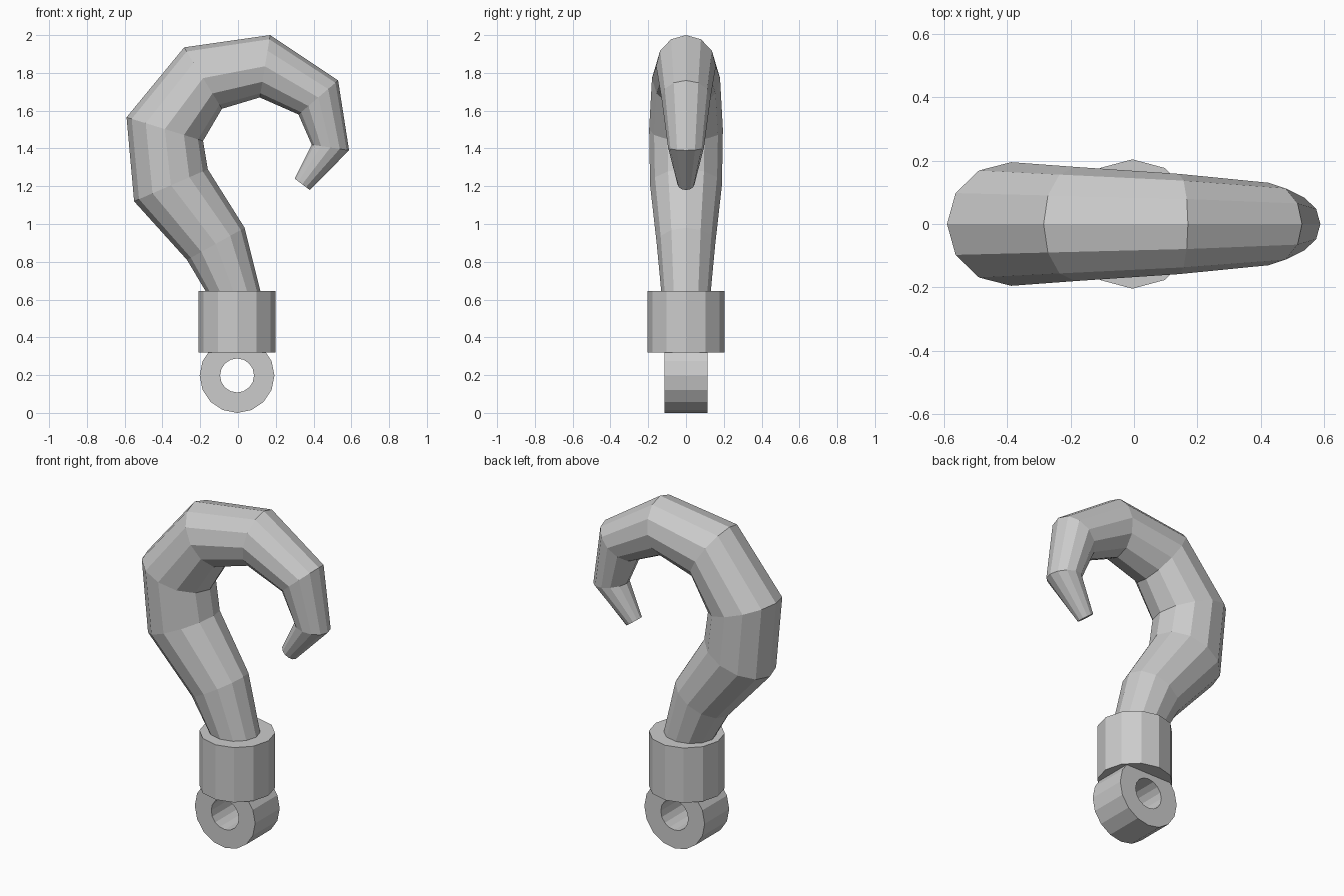
import bpy, bmesh
from math import sin, cos, pi
from mathutils import Vector

if "Cube" in bpy.data.objects:
    bpy.data.objects.remove(bpy.data.objects["Cube"])


def loft(name, rings, closed=False):
    """Skin a list of equal-length vertex rings; cap the ends unless closed."""
    bm = bmesh.new()
    vs = [[bm.verts.new(p) for p in ring] for ring in rings]
    n = len(vs[0])
    pairs = list(zip(vs, vs[1:])) + ([(vs[-1], vs[0])] if closed else [])
    for a, b in pairs:
        for i in range(n):
            j = (i + 1) % n
            bm.faces.new((a[i], a[j], b[j], b[i]))
    if not closed:
        bm.faces.new(vs[0])
        bm.faces.new(vs[-1])
    bmesh.ops.recalc_face_normals(bm, faces=bm.faces)
    mesh = bpy.data.meshes.new(name)
    bm.to_mesh(mesh)
    bm.free()
    obj = bpy.data.objects.new(name, mesh)
    bpy.context.collection.objects.link(obj)
    return obj


# Hook: outer x, z / inner x, z / half thickness in y, from collar to tip
sections = [
    (-0.145, 0.60, 0.13, 0.60, 0.127),
    (-0.27, 0.81, 0.035, 0.98, 0.155),
    (-0.55, 1.12, -0.16, 1.29, 0.19),
    (-0.59, 1.565, -0.185, 1.44, 0.195),
    (-0.285, 1.935, -0.085, 1.61, 0.18),
    (0.17, 2.00, 0.115, 1.67, 0.158),
    (0.53, 1.76, 0.32, 1.58, 0.13),
    (0.588, 1.39, 0.39, 1.42, 0.095),
    (0.38, 1.18, 0.30, 1.24, 0.045),
]
rings = []
for ox, oz, ix, iz, hy in sections:
    outer, inner = Vector((ox, 0, oz)), Vector((ix, 0, iz))
    mid, arm = (outer + inner) / 2, (outer - inner) / 2
    rings.append([mid + arm * cos(i * pi / 6) + Vector((0, hy * sin(i * pi / 6), 0))
                  for i in range(12)])
loft("hook", rings)

# Collar: 12-sided drum
loft("collar", [[(-0.005 + 0.204 * cos(i * pi / 6), 0.204 * sin(i * pi / 6), z)
                 for i in range(12)] for z in (0.32, 0.645)])


# Eyelet: 16-sided ring with a square section, hole along y
def eye_loop(r, y):
    return [(-0.005 + r * cos(i * pi / 8), y, 0.198 + r * sin(i * pi / 8)) for i in range(16)]


loft("eyelet", [eye_loop(r, y) for r, y in
                ((0.198, -0.115), (0.198, 0.115), (0.09, 0.115), (0.09, -0.115))], closed=True)
